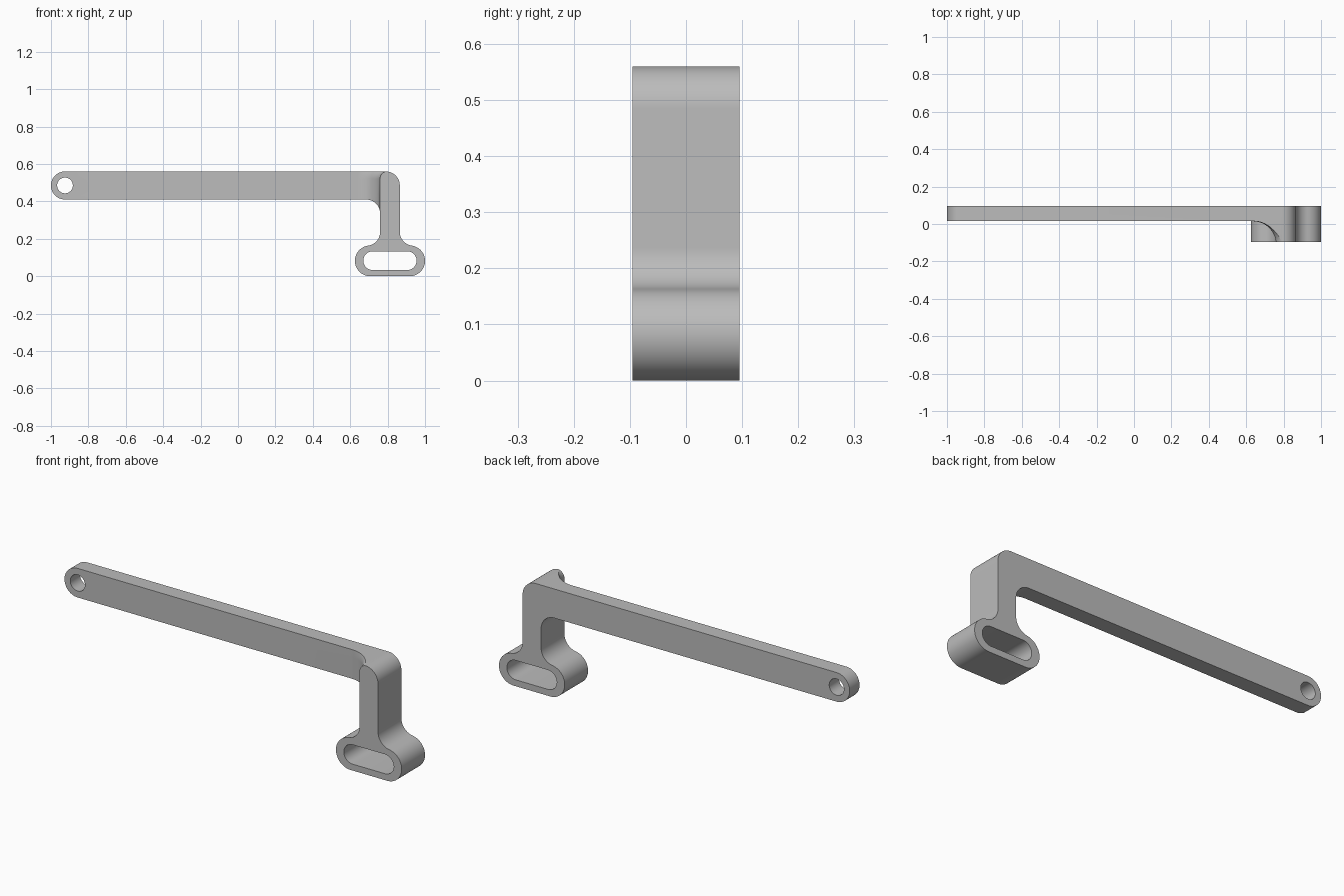
import bpy, bmesh, math

if "Cube" in bpy.data.objects:
    bpy.data.objects.remove(bpy.data.objects["Cube"], do_unlink=True)

HALF = 0.095          # half of the depth
BAR_FRONT = 0.015     # front face of the thin bar
MID = 0.8125          # centre line of post and foot


def arc(cx, cz, r, start, end, n=16):
    """Points on an arc, angles in degrees."""
    angles = [math.radians(start + (end - start) * i / n) for i in range(n + 1)]
    return [(cx + r * math.cos(a), cz + r * math.sin(a)) for a in angles]


def loft(name, sections):
    """Closed solid through (y, outline) sections of equal point count."""
    bm = bmesh.new()
    rings = [[bm.verts.new((x, y, z)) for x, z in pts] for y, pts in sections]
    for a, b in zip(rings, rings[1:]):
        for i in range(len(a)):
            j = (i + 1) % len(a)
            bm.faces.new((a[i], a[j], b[j], b[i]))
    bm.faces.new(rings[0])
    bm.faces.new(rings[-1])
    bmesh.ops.recalc_face_normals(bm, faces=bm.faces)
    mesh = bpy.data.meshes.new(name)
    bm.to_mesh(mesh)
    bm.free()
    ob = bpy.data.objects.new(name, mesh)
    bpy.context.collection.objects.link(ob)
    return ob


def prism(name, pts, depth):
    return loft(name, [(-depth, pts), (depth, pts)])


# Foot side: rounded end blending into the post by a tangent fillet
foot_r, flare_r = 0.082, 0.075
end_x, flare_x = 0.707, 0.76 - flare_r
reach = foot_r + flare_r
flare_z = foot_r + math.sqrt(reach ** 2 - (end_x - flare_x) ** 2)
tangent = math.degrees(math.atan2(flare_z - foot_r, flare_x - end_x))
foot_left = (arc(flare_x, flare_z, flare_r, 0, tangent - 180)
             + arc(end_x, foot_r, foot_r, tangent, 270, 24)[1:])
foot_right = [(2 * MID - x, z) for x, z in reversed(foot_left)]

# Whole side profile: bar, inner corner, foot, outer corner
profile = (arc(-0.925, 0.485, 0.075, 90, 270, 32)
           + arc(flare_x, 0.335, 0.075, 90, 0)
           + foot_left + foot_right
           + arc(0.79, 0.485, 0.075, 0, 90))
bracket = prism("bracket_arm", profile, HALF)

# Cutters: pivot hole, foot slot
hole = prism("hole_cutter", arc(-0.925, 0.485, 0.042, 0, 360, 48)[:-1], 0.2)
slot = prism("slot_cutter", arc(0.72, 0.083, 0.05, 90, 270)
             + arc(0.905, 0.083, 0.05, -90, 90), 0.2)

# Cutter that thins the bar and leaves a concave fillet against the post
blend = 0.125


def relief_outline(d):
    r = 0.04 + d
    top = 180 - math.degrees(math.asin(0.04 / r))
    curve = arc(0.80, 0.52, r, 180, top)
    return ([(-1.2, 0.3), (0.76 - d, 0.3)] + curve
            + [(curve[-1][0], 0.65), (-1.2, 0.65)])


steps = 16
sections = []
for i in range(steps + 1):
    a = math.radians(7 + 83 * i / steps)
    y = BAR_FRONT - blend + blend * math.sin(a)
    sections.append((y, relief_outline(blend * (1 - math.cos(a)))))
sections.insert(0, (-0.2, sections[0][1]))
relief = loft("relief_cutter", sections)

# Apply the cuts, then drop the helpers
cutters = [relief, hole, slot]
for cutter in cutters:
    cutter.hide_render = True
    mod = bracket.modifiers.new(cutter.name, "BOOLEAN")
    mod.operation = "DIFFERENCE"
    mod.solver = "EXACT"
    mod.object = cutter
bpy.context.view_layer.update()
graph = bpy.context.evaluated_depsgraph_get()
cut_mesh = bpy.data.meshes.new_from_object(bracket.evaluated_get(graph))
bracket.modifiers.clear()
bracket.data = cut_mesh
for cutter in cutters:
    bpy.data.objects.remove(cutter, do_unlink=True)

# Plain grey finish
grey = bpy.data.materials.new("plain_grey")
grey.use_nodes = True
colour = (0.5, 0.5, 0.5, 1)
grey.diffuse_color = colour
grey.node_tree.nodes["Principled BSDF"].inputs["Base Color"].default_value = colour
bracket.data.materials.clear()
bracket.data.materials.append(grey)

bpy.ops.object.select_all(action="DESELECT")
bracket.select_set(True)
bpy.context.view_layer.objects.active = bracket
bpy.ops.object.shade_smooth_by_angle(angle=math.radians(30))
